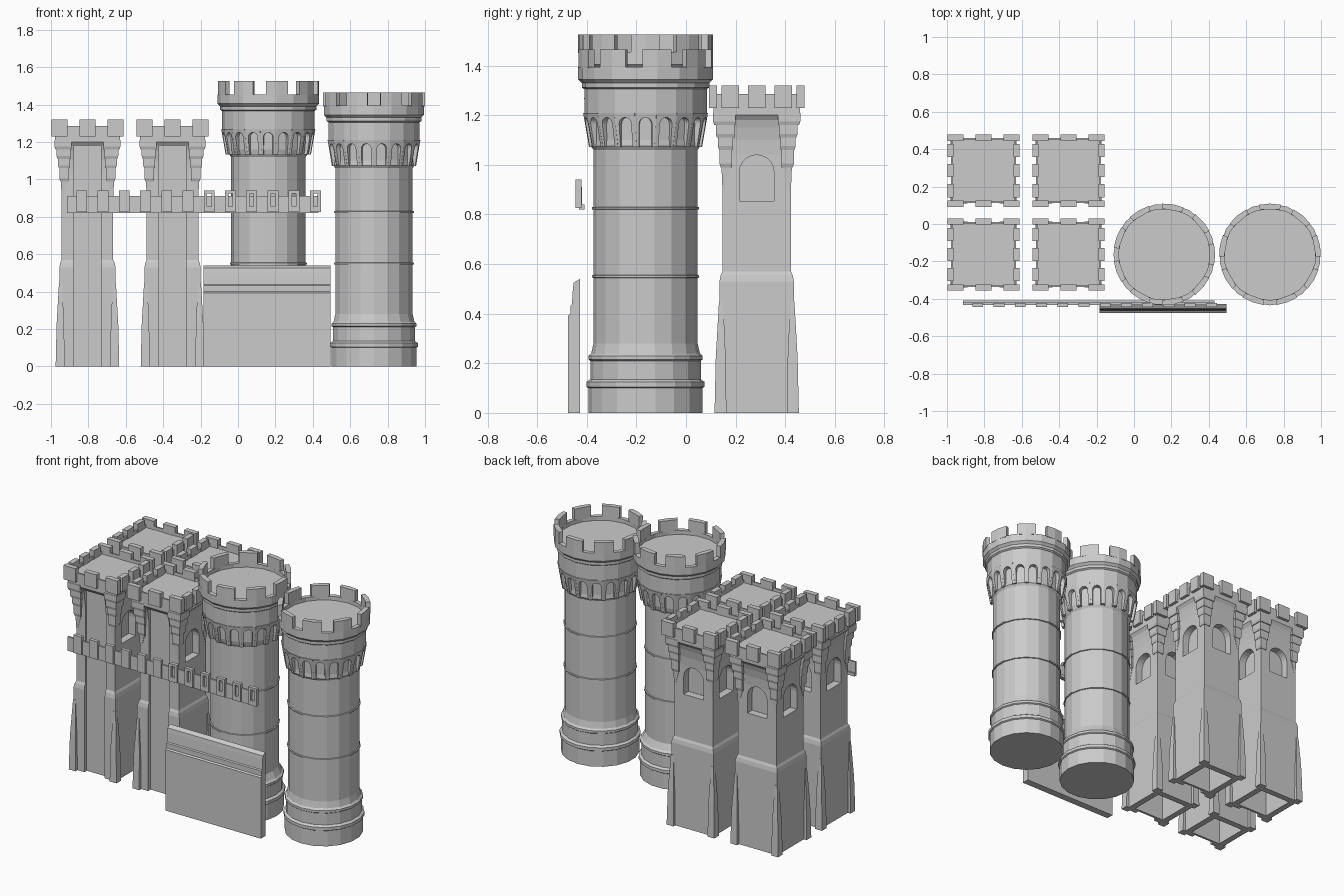
import bpy, bmesh
from math import sin, cos, pi, radians
from mathutils import Matrix, Vector

if "Cube" in bpy.data.objects:
    bpy.data.objects.remove(bpy.data.objects["Cube"])

GREY = (0.6, 0.6, 0.6, 1)
stone = bpy.data.materials.new("grey_stone")
stone.use_nodes = True
stone.diffuse_color = GREY
stone.node_tree.nodes["Principled BSDF"].inputs["Base Color"].default_value = GREY


def make(name, bm, loc=(0, 0, 0)):
    bmesh.ops.recalc_face_normals(bm, faces=bm.faces)
    mesh = bpy.data.meshes.new(name)
    bm.to_mesh(mesh)
    bm.free()
    mesh.materials.append(stone)
    return place(name, mesh, loc)


def place(name, mesh, loc):
    ob = bpy.data.objects.new(name, mesh)
    ob.location = loc
    bpy.context.collection.objects.link(ob)
    return ob


def hull(bm, pts):
    res = bmesh.ops.convex_hull(bm, input=[bm.verts.new(p) for p in pts])
    junk = {v for v in res["geom_interior"] if isinstance(v, bmesh.types.BMVert)}
    bmesh.ops.delete(bm, geom=list(junk), context='VERTS')


def box(bm, x0, x1, y0, y1, z0, z1):
    hull(bm, [(x, y, z) for x in (x0, x1) for y in (y0, y1) for z in (z0, z1)])


def lathe(bm, n, profile, start):
    """Loft n-sided rings through (radius, z) pairs and cap both ends."""
    rings = []
    for r, z in profile:
        angles = [start + 2 * pi * i / n for i in range(n)]
        rings.append([bm.verts.new((r * cos(a), r * sin(a), z)) for a in angles])
    for lo, hi in zip(rings, rings[1:]):
        for i in range(n):
            j = (i + 1) % n
            bm.faces.new((lo[i], lo[j], hi[j], hi[i]))
    bm.faces.new(rings[0][::-1])
    bm.faces.new(rings[-1])


def prism(bm, front, back):
    """Join two matching outlines into a solid."""
    a = [bm.verts.new(p) for p in front]
    b = [bm.verts.new(p) for p in back]
    bm.faces.new(a)
    bm.faces.new(b[::-1])
    for i in range(len(a)):
        j = (i + 1) % len(a)
        bm.faces.new((a[j], a[i], b[i], b[j]))


def arch(half, bottom, spring, rise, steps=8):
    pts = [(half, bottom)]
    pts += [(half * cos(pi * i / steps), spring + rise * sin(pi * i / steps)) for i in range(steps + 1)]
    return pts + [(-half, bottom)]


# Round towers
SIDES = 18


def round_tower(name, x, r, lift, phase):
    loc = (x, -0.163, 0)
    start = radians(phase)
    prof = [(.23, 0), (.23, .1), (.238, .105), (.238, .125), (.223, .135), (.223, .21),
            (.23, .215), (.23, .23), (.219, .24), (r, .28)]
    for z in (.55, .825):
        prof += [(r, z - .006), (r + .006, z - .004), (r + .006, z + .004), (r, z + .006)]
    top = [(r, 1.06), (r + .01, 1.075), (.217, 1.1), (.22, 1.2), (.247, 1.2), (.247, 1.305),
           (.257, 1.312), (.257, 1.33), (.272, 1.345), (.272, 1.395), (.245, 1.395), (.245, 1.37)]
    bm = bmesh.new()
    lathe(bm, SIDES, prof + [(q, z + lift) for q, z in top], start)
    make(name + "_body", bm, loc)

    # Battlements
    bm = bmesh.new()
    for k in range(9):
        mid = start + radians(40 * k)
        hull(bm, [(q * cos(mid + radians(d)), q * sin(mid + radians(d)), z + lift)
                  for d in (-12.5, 0, 12.5) for q in (.245, .272) for z in (1.39, 1.465)])
    make(name + "_battlements", bm, loc)

    # Arcade of small hanging arches
    bm = bmesh.new()
    low, high, half = 1.072, 1.21, .043
    outline = [(half, low)] + arch(.026, low, 1.165, .026) + [(-half, low), (-half, high), (half, high)]
    for k in range(SIDES):
        rot = Matrix.Rotation(start + 2 * pi * (k + .5) / SIDES, 3, 'Z')
        lean = lambda z: .224 + .024 * (z - low) / (high - low)
        prism(bm, [rot @ Vector((lean(z), u, z + lift)) for u, z in outline],
              [rot @ Vector((.2, u * .86, z + lift)) for u, z in outline])
    make(name + "_arcade", bm, loc)


round_tower("tall_round_tower", .162, .2, .06, -80)
round_tower("short_round_tower", .727, .21, 0, 10)

# Square tower body with windows, front recess and open underside
bm = bmesh.new()
profile = [(.15, 0), (.15, .53), (.145, .555), (.138, .57), (.138, 1.04), (.142, 1.1), (.151, 1.15),
           (.16, 1.18), (.174, 1.2), (.174, 1.285), (.163, 1.285), (.163, 1.265)]
lathe(bm, 4, [(h * 2 ** .5, z) for h, z in profile], pi / 4)
body = make("square_tower_body", bm)
bm = bmesh.new()
window = arch(.07, .855, .97, .07, 10)
for turn in (0, 90, 180):
    rot = Matrix.Rotation(radians(turn), 3, 'Z')
    prism(bm, [rot @ Vector((.3, u, z)) for u, z in window],
          [rot @ Vector((.09, u, z)) for u, z in window])
box(bm, -.073, .073, -.3, -.125, -.1, 1.18)
box(bm, -.11, .11, -.11, .11, -.1, .8)
cutter = make("cutter", bm)
cutter.hide_render = True
cut = body.modifiers.new("openings", 'BOOLEAN')
cut.operation = 'DIFFERENCE'
cut.solver = 'EXACT'
cut.object = cutter
bpy.context.view_layer.update()
body_mesh = bpy.data.meshes.new_from_object(body.evaluated_get(bpy.context.evaluated_depsgraph_get()))
bpy.data.objects.remove(body)
bpy.data.objects.remove(cutter)

# Square tower corner buttresses and stepped corbels
bm = bmesh.new()
steps = [(.142, .99, .105), (.15, 1.06, .1), (.157, 1.11, .095), (.165, 1.16, .09), (.176, 1.21, .085)]
for sx in (-1, 1):
    for sy in (-1, 1):
        corner = lambda inner, outer, z: [(sx * a, sy * b, z) for a in (inner, outer) for b in (inner, outer)]
        hull(bm, corner(.122, .17, 0) + corner(.125, .165, .22) + corner(.135, .152, .45))
        hull(bm, corner(.13, .138, .9) + corner(.105, .142, .99))
        for (_, z0, _), (outer, z1, inner) in zip(steps, steps[1:]):
            hull(bm, corner(inner, outer - .005, z0) + corner(inner, outer, z0 + .015)
                 + corner(inner, outer, z1))
corbel_mesh = make("square_tower_corners", bm)

# Square tower battlements
bm = bmesh.new()
for s in (-1, 1):
    for c in (-.15, 0, .15):
        y0, y1 = sorted((s * .16, s * .193))
        box(bm, c - .043, c + .043, y0, y1, 1.23, 1.32)
    for c in (-.107, 0, .107):
        x0, x1 = sorted((s * .16, s * .193))
        box(bm, x0, x1, c - .035, c + .035, 1.23, 1.32)
merlon_mesh = make("square_tower_battlements", bm)

parts = [("body", body_mesh), ("corners", corbel_mesh.data), ("battlements", merlon_mesh.data)]
bpy.data.objects.remove(corbel_mesh)
bpy.data.objects.remove(merlon_mesh)
for row, y in (("front", -.163), ("back", .285)):
    for side, x in (("outer", -.805), ("inner", -.35)):
        for part, mesh in parts:
            place(f"{row}_{side}_square_tower_{part}", mesh, (x, y, 0))

# Low wall with sloped coping
bm = bmesh.new()
section = [(-.475, 0), (-.475, .393), (-.466, .4), (-.466, .432), (-.46, .438), (-.456, .5),
           (-.453, .525), (-.428, .54), (-.428, 0)]
prism(bm, [(-.185, y, z) for y, z in section], [(.495, y, z) for y, z in section])
make("low_wall", bm)

# Parapet strip with merlons, the last six pierced by slits
bm = bmesh.new()
box(bm, -.915, .43, -.432, -.42, .835, .91)
box(bm, -.915, .43, -.432, -.41, .82, .84)
for i in range(12):
    c = -.835 + .1135 * i
    if i < 6:
        box(bm, c - .029, c + .029, -.445, -.422, .825, .94)
    else:
        for s in (-1, 1):
            x0, x1 = sorted((c + s * .011, c + s * .029))
            box(bm, x0, x1, -.445, -.422, .825, .94)
        box(bm, c - .011, c + .011, -.445, -.422, .825, .855)
        box(bm, c - .011, c + .011, -.445, -.422, .925, .94)
make("parapet", bm)
